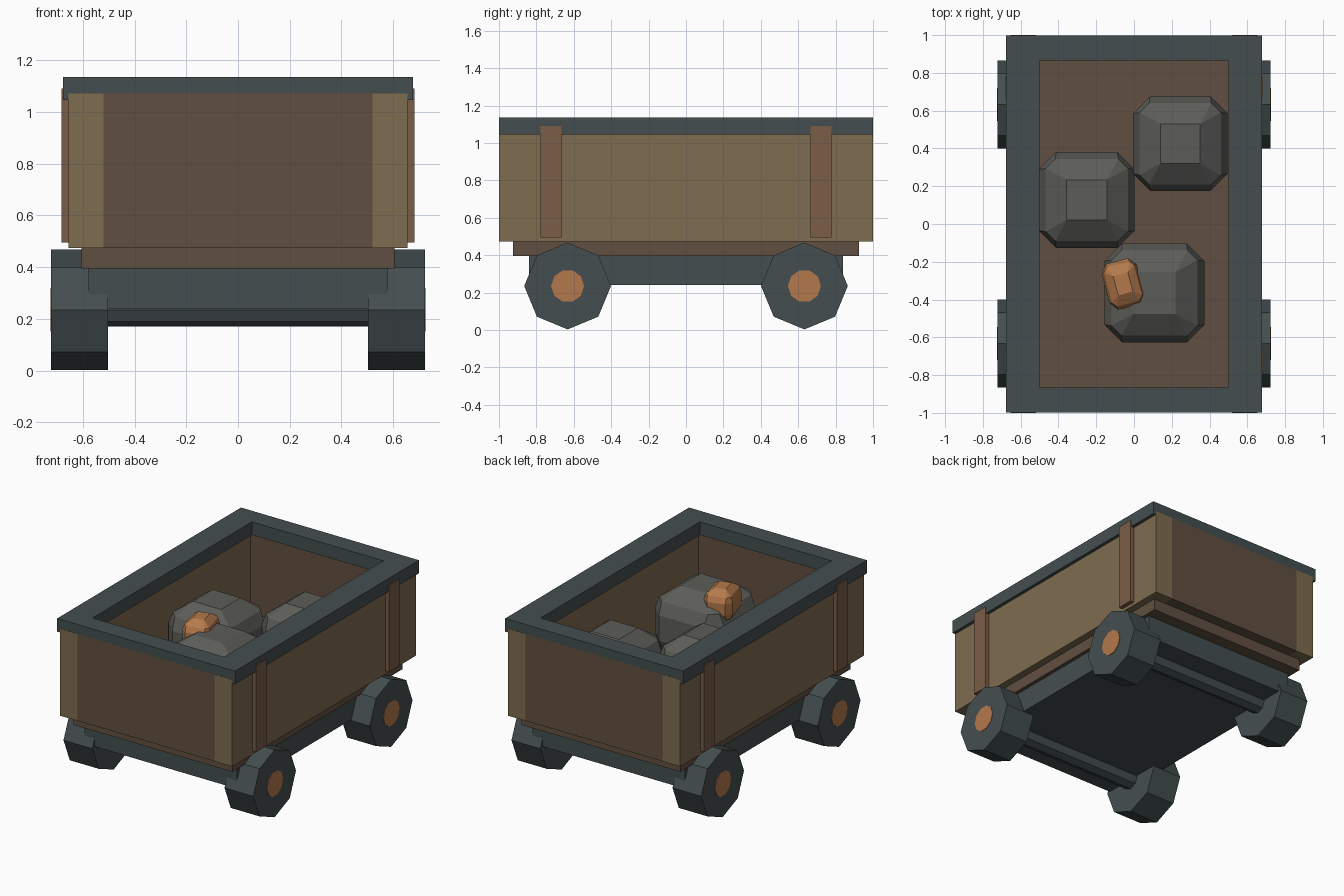
import bpy
import bmesh
from math import radians
from mathutils import Matrix

if "Cube" in bpy.data.objects:
    bpy.data.objects.remove(bpy.data.objects["Cube"])


def material(name, rgb):
    m = bpy.data.materials.new(name)
    m.diffuse_color = (*rgb, 1)
    m.use_nodes = True
    m.node_tree.nodes["Principled BSDF"].inputs["Base Color"].default_value = m.diffuse_color
    return m


TAN = material("light_wood", (0.21, 0.15, 0.08))
BROWN = material("dark_wood", (0.12, 0.078, 0.052))
STRAP = material("strap_wood", (0.195, 0.11, 0.062))
IRON = material("iron", (0.058, 0.076, 0.078))
STONE = material("stone", (0.107, 0.11, 0.098))
COPPER = material("copper", (0.45, 0.19, 0.07))


def finish(bm, name, mat):
    bmesh.ops.recalc_face_normals(bm, faces=bm.faces)
    me = bpy.data.meshes.new(name)
    bm.to_mesh(me)
    bm.free()
    me.materials.append(mat)
    ob = bpy.data.objects.new(name, me)
    bpy.context.collection.objects.link(ob)
    return ob


def box(name, x, y, z, mat):
    """Box from (min, max) ranges."""
    bm = bmesh.new()
    bmesh.ops.create_cube(bm, size=1)
    for v in bm.verts:
        v.co = [r[0] if c < 0 else r[1] for c, r in zip(v.co, (x, y, z))]
    return finish(bm, name, mat)


def rod(name, x0, x1, y, z, r, sides, mat):
    """Prism lying along x."""
    bm = bmesh.new()
    bmesh.ops.create_cone(bm, cap_ends=True, segments=sides, radius1=r, radius2=r,
                          depth=abs(x1 - x0),
                          matrix=Matrix.Translation(((x0 + x1) / 2, y, z))
                          @ Matrix.Rotation(radians(90), 4, 'Y'))
    return finish(bm, name, mat)


def loft(name, rings, mat, closed=False):
    """Join equal-length rings of points; cap the ends or close into a loop."""
    bm = bmesh.new()
    vs = [[bm.verts.new(p) for p in ring] for ring in rings]
    n = len(vs[0])
    for a, b in zip(vs, vs[1:] + ([vs[0]] if closed else [])):
        for i in range(n):
            j = (i + 1) % n
            bm.faces.new((a[i], a[j], b[j], b[i]))
    if not closed:
        bm.faces.new(vs[0])
        bm.faces.new(vs[-1])
    bmesh.ops.remove_doubles(bm, verts=bm.verts, dist=1e-4)
    return finish(bm, name, mat)


def lump(name, loc, half, turn, mat):
    """Faceted boulder: chamfered-square sections closing to small square faces."""
    rings = []
    for z, w, c in ((-1, .42, 0), (-.68, .86, .2), (-.35, 1, .36),
                    (.35, 1, .36), (.68, .86, .2), (1, .42, 0)):
        k = w - c
        rings.append([(w, -k, z), (w, k, z), (k, w, z), (-k, w, z),
                      (-w, k, z), (-w, -k, z), (-k, -w, z), (k, -w, z)])
    ob = loft(name, rings, mat)
    ob.data.transform(Matrix.Diagonal((*half, 1)))
    ob.location = loc
    ob.rotation_euler = [radians(a) for a in turn]
    return ob


def rect(x, y, z):
    return [(-x, -y, z), (x, -y, z), (x, y, z), (-x, y, z)]


# Undercarriage and floor
box("chassis", (-.58, .58), (-.84, .84), (.24, .40), IRON)
box("floor", (-.605, .605), (-.925, .925), (.395, .50), BROWN)

# Box walls with straps
for s, side in ((-1, "left"), (1, "right")):
    box(side + "_wall", sorted((s * .52, s * .655)), (-1, 1), (.473, 1.07), TAN)
    for y, end in ((-.722, "front"), (.722, "back")):
        box(f"{side}_{end}_strap", sorted((s * .65, s * .683)),
            (y - .057, y + .057), (.495, 1.09), STRAP)
for s, end in ((-1, "front"), (1, "back")):
    box(end + "_wall", (-.52, .52), sorted((s * .88, s * .999)), (.473, 1.07), BROWN)

# Iron rim frame
loft("rim", [rect(.677, .999, 1.045), rect(.677, .999, 1.135),
             rect(.5, .865, 1.135), rect(.5, .865, 1.045)], IRON, closed=True)

# Axles, wheels and hubs
for y, end in ((-.633, "front"), (.633, "back")):
    rod(end + "_axle", -.55, .55, y, .235, .065, 8, IRON)
    for s, side in ((-1, "left"), (1, "right")):
        rod(f"{end}_{side}_wheel", s * .503, s * .722, y, .235, .232, 8, IRON)
        rod(f"{end}_{side}_hub", s * .70, s * .725, y, .235, .088, 10, COPPER)

# Cargo
lump("back_stone", (.245, .425, .705), (.25, .25, .25), (0, 0, 0), STONE)
lump("middle_stone", (-.25, .127, .70), (.253, .253, .25), (0, 0, 0), STONE)
lump("front_stone", (.108, -.365, .755), (.265, .263, .25), (0, 0, 0), STONE)
lump("copper_nugget", (-.058, -.317, .95), (.095, .125, .11), (0, 0, 15), COPPER)
